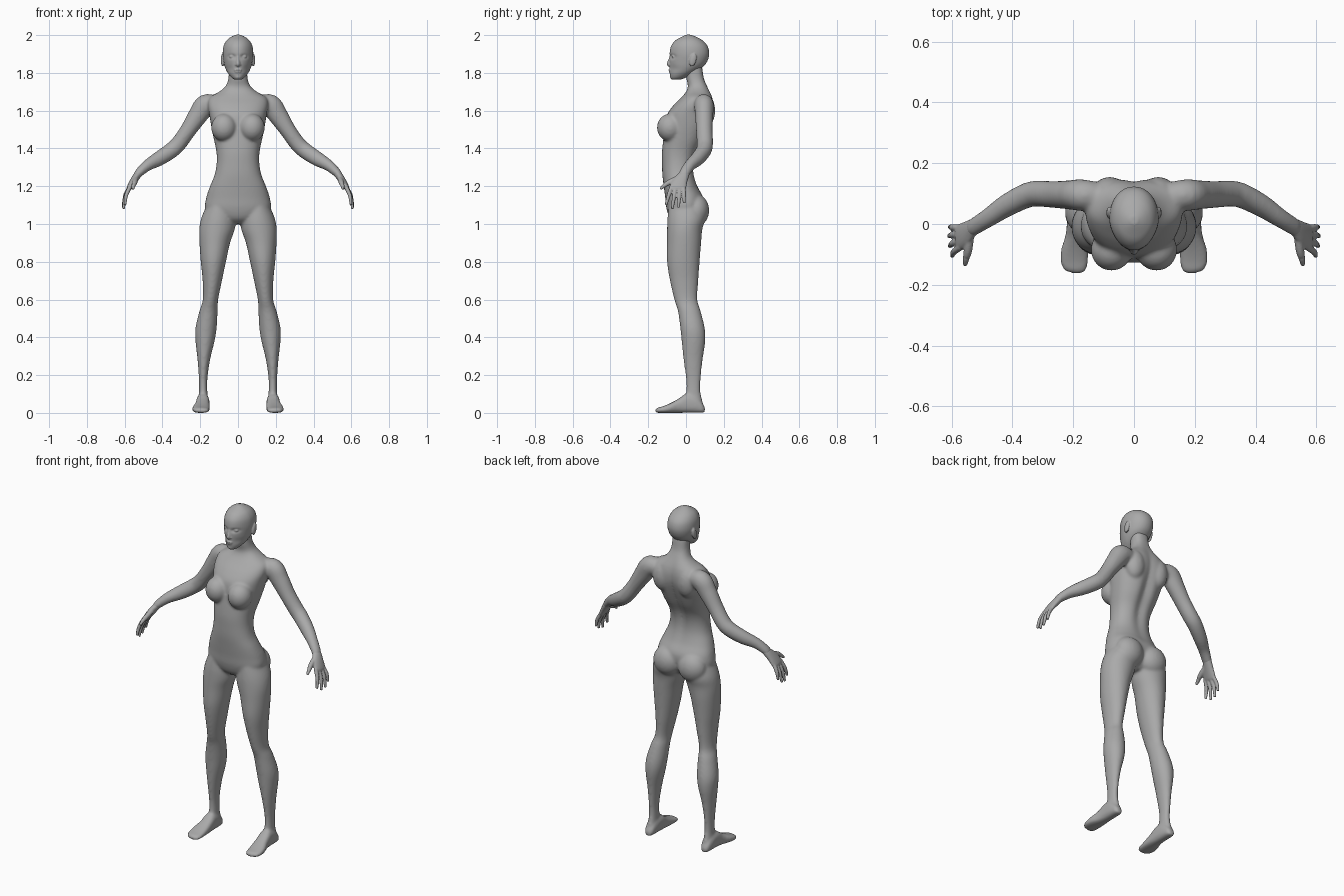
import bpy, bmesh, math
from mathutils import Vector, Matrix

skin = bpy.data.materials.new("skin_grey")
skin.diffuse_color = (0.4, 0.4, 0.4, 1)


def refine(rows, n=5):
    """Catmull-Rom interpolation of a table of sections."""
    out = []
    for i in range(len(rows) - 1):
        p = [rows[max(0, min(len(rows) - 1, i + k))] for k in (-1, 0, 1, 2)]
        for j in range(n):
            t = j / n
            out.append([0.5 * (2 * b + (c - a) * t + (2 * a - 5 * b + 4 * c - d) * t * t
                               + (3 * b - a - 3 * c + d) * t ** 3) for a, b, c, d in zip(*p)])
    return out + [list(rows[-1])]


def skin_rings(bm, rings):
    vs = [[bm.verts.new(p) for p in r] for r in rings]
    n = len(vs[0])
    for a, b in zip(vs, vs[1:]):
        for i in range(n):
            bm.faces.new((a[i], a[(i + 1) % n], b[(i + 1) % n], b[i]))
    bm.faces.new(vs[0])
    bm.faces.new(vs[-1])


def oval(n=48, power=2.0):
    for i in range(n):
        a = 2 * math.pi * i / n
        c, s = math.cos(a), math.sin(a)
        yield (math.copysign(abs(c) ** (2 / power), c), math.copysign(abs(s) ** (2 / power), s))


def column(bm, rows, power=2.0, shape=None):
    """Stack of level ovals: z, x min, x max, y front, y back."""
    rings = []
    for z, x0, x1, y0, y1 in refine(rows):
        ring = [Vector(((x0 + x1) / 2 + c * (x1 - x0) / 2, (y0 + y1) / 2 + s * (y1 - y0) / 2, z))
                for c, s in oval(power=power)]
        rings.append([shape(p) for p in ring] if shape else ring)
    skin_rings(bm, rings)


def tube(bm, rows, side, n=20):
    """Limb along a path: x, y, z, thickness radius, radius along y; side mirrors x."""
    rows = refine(rows)
    pts = [Vector((r[0] * side, r[1], r[2])) for r in rows]
    rings = []
    for i, r in enumerate(rows):
        t = (pts[min(i + 1, len(pts) - 1)] - pts[max(i - 1, 0)]).normalized()
        v = Vector((0, 1, 0)) if abs(t.y) < 0.8 else Vector((0, 0, 1))
        v = (v - t * v.dot(t)).normalized()
        u = t.cross(v)
        rings.append([pts[i] + u * c * r[3] + v * s * r[4] for c, s in oval(n)])
    skin_rings(bm, rings)


def ball(bm, pos, radii, tilt=0.0):
    m = Matrix.Translation(pos) @ Matrix.Rotation(tilt, 4, 'X') @ Matrix.Diagonal((*radii, 1))
    bmesh.ops.create_uvsphere(bm, u_segments=24, v_segments=16, radius=1, matrix=m)


def finish(name, bm, voxel, smooth):
    """Fuse the overlapping volumes into one smooth skin."""
    bmesh.ops.recalc_face_normals(bm, faces=bm.faces)
    me = bpy.data.meshes.new(name)
    bm.to_mesh(me)
    bm.free()
    me.materials.append(skin)
    me.shade_smooth()
    ob = bpy.data.objects.new(name, me)
    bpy.context.collection.objects.link(ob)
    rm = ob.modifiers.new("fuse", 'REMESH')
    rm.mode, rm.voxel_size, rm.use_smooth_shade = 'VOXEL', voxel, True
    sm = ob.modifiers.new("soften", 'SMOOTH')
    sm.factor, sm.iterations = 0.5, smooth


def bump(x, z, cx, cz, wx, wz):
    return math.exp(-((x - cx) / wx) ** 2 - ((z - cz) / wz) ** 2)


# ---- body: torso and neck
def torso_shape(p):
    if p.y > 0.03:  # spine groove
        p.y -= 0.022 * bump(p.x, p.z, 0, 1.47, 0.03, 0.2)
    return p


body = bmesh.new()
torso = [(1.0, .04, -.05, .04), (1.03, .12, -.085, .07), (1.08, .172, -.103, .09),
         (1.14, .168, -.11, .092), (1.2, .148, -.118, .062), (1.26, .124, -.125, .045),
         (1.32, .113, -.127, .045), (1.38, .114, -.127, .062), (1.45, .128, -.12, .1),
         (1.52, .142, -.11, .13), (1.58, .152, -.1, .148), (1.63, .16, -.065, .15),
         (1.67, .15, -.025, .142), (1.7, .1, .0, .13), (1.73, .066, .01, .115),
         (1.77, .051, .002, .097), (1.82, .048, .0, .088), (1.86, .045, .01, .08)]
column(body, [(z, -w, w, f, b) for z, w, f, b in torso], 2.3, torso_shape)

leg = [(1.1, .03, .165, -.09, .09), (1.03, .012, .195, -.098, .1), (.97, .018, .205, -.1, .086),
       (.9, .042, .204, -.1, .08), (.8, .064, .197, -.1, .072), (.7, .085, .187, -.085, .065),
       (.6, .105, .186, -.062, .06), (.54, .108, .204, -.043, .077), (.45, .113, .225, -.03, .099),
       (.38, .124, .225, -.023, .102), (.28, .148, .214, -.013, .088), (.18, .162, .207, 0, .078),
       (.11, .162, .207, 0, .077), (.05, .16, .21, -.015, .09), (.01, .165, .205, 0, .085)]
foot = [(.1, .186, .015, .03), (.085, .186, .026, .055), (.05, .186, .032, .09),
        (0, .186, .035, .1), (-.04, .188, .038, .075), (-.08, .194, .045, .053),
        (-.12, .197, .046, .036), (-.15, .194, .038, .027), (-.162, .188, .018, .02)]
arm = [(.11, .09, 1.63, .045, .045), (.17, .095, 1.63, .057, .052), (.212, .096, 1.575, .052, .048),
       (.265, .097, 1.495, .043, .044), (.315, .1, 1.425, .042, .043), (.355, .093, 1.388, .042, .041),
       (.42, .06, 1.345, .039, .037), (.48, .02, 1.31, .03, .031), (.525, -.008, 1.27, .023, .029),
       (.54, -.017, 1.25, .016, .026)]
for s in (1, -1):
    column(body, [(z, a * s, b * s, f, k) for z, a, b, f, k in leg])
    tube(body, arm, s, 28)
    # foot lofted from heel to toes
    skin_rings(body, [[(s * (x + c * w), y, h / 2 + v * h / 2) for c, v in oval(32, 2.6)]
                      for y, x, w, h in refine(foot)])
    ball(body, (s * .074, -.085, 1.51), (.068, .069, .074))   # breast
    ball(body, (s * .082, .055, 1.072), (.085, .068, .085))   # buttock
    ball(body, (s * .08, .1, 1.6), (.06, .055, .09))          # shoulder blade
finish("body", body, 0.007, 10)


# ---- head
def face_shape(p):
    if p.y < 0:
        p.x *= 1 - 0.12 * min(1, -p.y / 0.08)
        for s in (1, -1):  # eye sockets and cheek hollows
            p.y += 0.012 * bump(p.x, p.z, s * .032, 1.886, .02, .011)
            p.y += 0.005 * bump(p.x, p.z, s * .045, 1.82, .02, .02)
    return p


head = bmesh.new()
skull = [(1.764, .018, -.074, -.03), (1.775, .036, -.082, .0), (1.8, .056, -.086, .045),
         (1.83, .069, -.087, .088), (1.86, .076, -.088, .112), (1.9, .081, -.087, .123),
         (1.94, .077, -.08, .115), (1.97, .062, -.058, .09), (1.99, .038, -.025, .056),
         (2.002, .012, .0, .024)]
column(head, [(z, -w, w, f, b) for z, w, f, b in refine(skull, 3)], 2.1, face_shape)
tube(head, [(0, -.076, 1.898, .008, .008), (0, -.084, 1.87, .008, .009), (0, -.092, 1.847, .011, .01),
            (0, -.086, 1.838, .008, .007)], 1)                # nose
ball(head, (0, -.084, 1.815), (.021, .009, .005))             # upper lip
ball(head, (0, -.082, 1.805), (.018, .009, .005))             # lower lip
ball(head, (0, -.07, 1.78), (.02, .015, .014))                # chin
for s in (1, -1):
    ball(head, (s * .031, -.062, 1.886), (.016, .014, .009))  # eye
    ball(head, (s * .011, -.083, 1.843), (.007, .009, .006))  # nostril wing
    ball(head, (s * .082, .037, 1.868), (.009, .018, .035), -0.25)  # ear
finish("head", head, 0.004, 2)

# ---- hands
palm = [(.515, -.001, 1.28, .02, .024), (.535, -.014, 1.255, .02, .03), (.557, -.034, 1.222, .018, .041),
        (.576, -.044, 1.19, .014, .043), (.581, -.046, 1.178, .008, .036)]
fingers = [(-.078, .598, -.106, 1.1), (-.055, .606, -.073, 1.08),
           (-.032, .609, -.04, 1.086), (-.011, .606, -.01, 1.11)]
for s, name in ((1, "left_hand"), (-1, "right_hand")):
    hand = bmesh.new()
    tube(hand, palm, s)
    for y, tx, ty, tz in fingers:
        mid = (.5 * (.575 + tx) + .006, .5 * (y + ty), .5 * (1.2 + tz), .0105, .0105)
        tube(hand, [(.57, y * .9 - .005, 1.2, .011, .012), mid, (tx, ty, tz, .007, .007)], s, 12)
    tube(hand, [(.538, -.025, 1.25, .014, .014), (.546, -.085, 1.222, .014, .015),
                (.553, -.115, 1.203, .011, .011), (.556, -.136, 1.185, .007, .007)], s, 12)  # thumb
    finish(name, hand, 0.004, 2)
